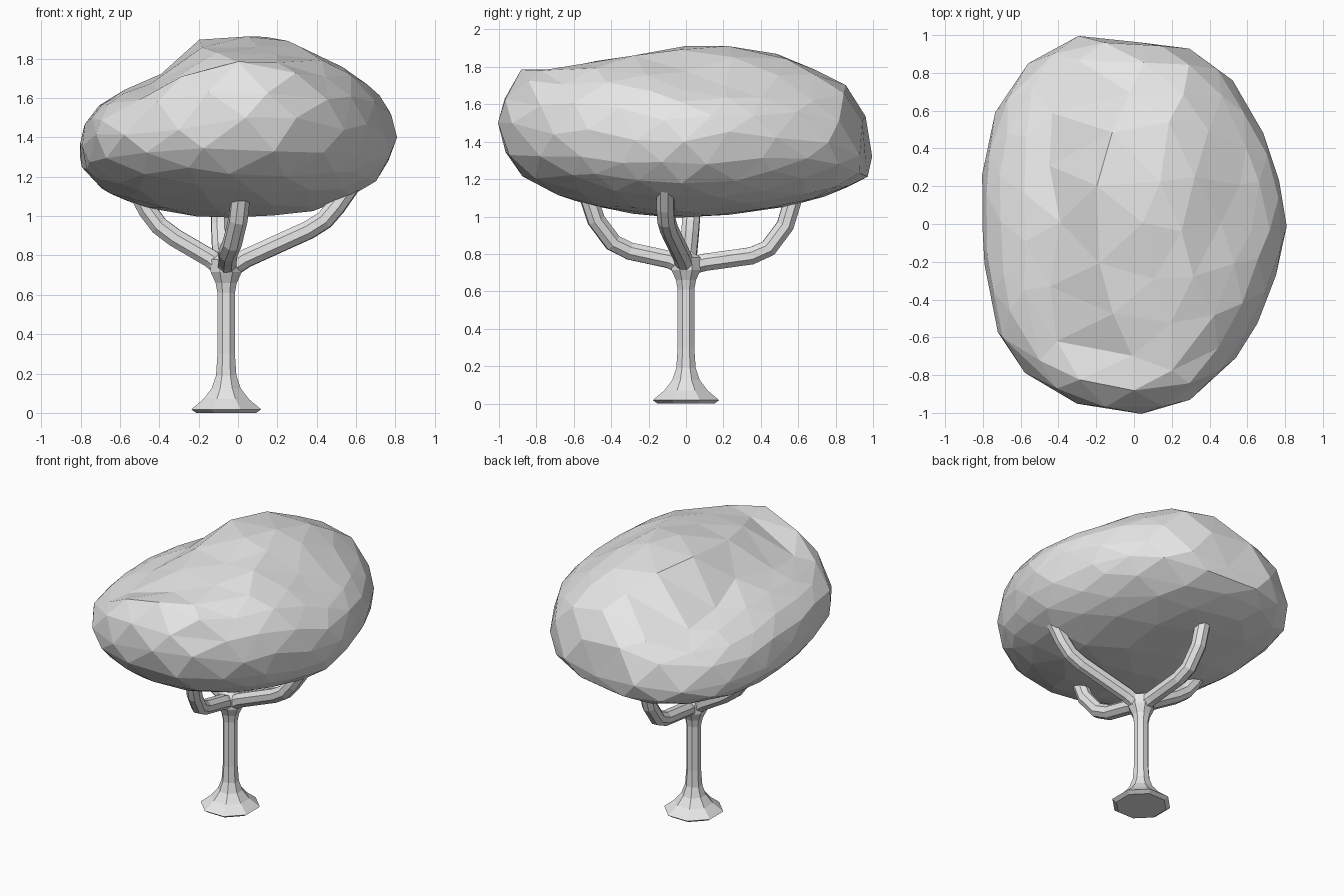
import bpy, bmesh, math, random
from mathutils import Vector

random.seed(4)
if "Cube" in bpy.data.objects:
    bpy.data.objects.remove(bpy.data.objects["Cube"])

grey = bpy.data.materials.new("plain grey")
grey.use_nodes = True
grey.diffuse_color = (0.8, 0.8, 0.8, 1)
grey.node_tree.nodes["Principled BSDF"].inputs["Base Color"].default_value = (0.8, 0.8, 0.8, 1)

TRUNK_X = -0.06
SIDES = 8


def add_mesh(name, bm):
    bmesh.ops.recalc_face_normals(bm, faces=bm.faces)
    mesh = bpy.data.meshes.new(name)
    bm.to_mesh(mesh)
    bm.free()
    mesh.materials.append(grey)
    obj = bpy.data.objects.new(name, mesh)
    bpy.context.collection.objects.link(obj)
    return obj


def skin_rings(bm, rings):
    """Join rings of points with quads and cap both ends."""
    loops = [[bm.verts.new(p) for p in ring] for ring in rings]
    for a, b in zip(loops, loops[1:]):
        for i in range(len(a)):
            j = (i + 1) % len(a)
            bm.faces.new((a[i], a[j], b[j], b[i]))
    bm.faces.new(loops[0])
    bm.faces.new(loops[-1])


def ring(center, u, v, radius):
    steps = [math.tau * (i + 0.5) / SIDES for i in range(SIDES)]
    return [center + radius * (u * math.cos(t) + v * math.sin(t)) for t in steps]


# Trunk: flared foot, slim stem, swelling at the fork
profile = [(0.165, 0), (0.192, 0.018), (0.125, 0.07), (0.08, 0.125), (0.056, 0.19),
           (0.048, 0.3), (0.048, 0.61), (0.058, 0.66), (0.085, 0.715),
           (0.085, 0.78), (0.03, 0.815)]
bm = bmesh.new()
skin_rings(bm, [ring(Vector((TRUNK_X, 0, z)), Vector((1, 0, 0)), Vector((0, 1, 0)), r)
                for r, z in profile])
add_mesh("trunk", bm)


# Branches: eight-sided tubes curving up into the crown
def branch(name, path, radius=0.05):
    pts = [Vector(p) for p in path]
    span = pts[-1] - pts[0]
    bm = bmesh.new()
    rings = []
    for i, p in enumerate(pts):
        tangent = (pts[min(i + 1, len(pts) - 1)] - pts[max(i - 1, 0)]).normalized()
        # The sideways axis stays level and square to the whole branch
        side = Vector((-span.y, span.x, 0)).normalized()
        side = (side - tangent * side.dot(tangent)).normalized()
        rings.append(ring(p, side, tangent.cross(side), radius))
    skin_rings(bm, rings)
    add_mesh(name, bm)


branch("left_branch", [(-0.06, 0, 0.72), (0.04, -0.02, 0.785), (0.36, -0.09, 0.93),
                       (0.44, -0.105, 0.98), (0.5, -0.11, 1.05), (0.59, -0.11, 1.18)])
branch("right_branch", [(-0.06, 0, 0.72), (-0.14, 0.01, 0.785), (-0.32, 0.02, 0.89),
                        (-0.4, 0.025, 0.95), (-0.46, 0.03, 1.03), (-0.54, 0.03, 1.18)])
branch("front_branch", [(-0.06, 0, 0.73), (-0.055, -0.09, 0.77), (-0.05, -0.3, 0.815),
                        (-0.03, -0.39, 0.86), (0.0, -0.48, 0.98), (0.02, -0.54, 1.16)])
branch("back_branch", [(-0.06, 0, 0.73), (-0.07, 0.1, 0.755), (-0.08, 0.35, 0.79),
                       (-0.085, 0.44, 0.83), (-0.09, 0.53, 0.95), (-0.09, 0.6, 1.18)])

# Crown: faceted ball shaped by a plan outline, a tilted rim and a stepped top
outline = [0.81, 0.8, 0.82, 0.87, 0.945, 0.98, 0.96, 1.04, 1.03, 0.98, 0.89, 0.835,
           0.8, 0.82, 0.87, 0.96, 0.99, 1.0, 1.01, 0.99, 0.92, 0.86, 0.81, 0.795]


def reach(angle):
    t = (angle % math.tau) / math.tau * len(outline)
    i = int(t)
    a, b = outline[i % len(outline)], outline[(i + 1) % len(outline)]
    return a + (b - a) * (t - i)


def step(value, start, width):
    t = max(0, min(1, (value - start) / width))
    return t * t * (3 - 2 * t)


def crown_top(x, y):
    top = 1.925
    # Low right side, cutting further in towards the back
    edge = 0.15 - 0.12 * step(y, 0.3, 0.4)
    top -= (0.15 + 0.08 * step(y, -0.2, 0.6)) * step(-x, edge, 0.3)
    # Lower front, except for the raised left front shoulder
    top -= 0.05 * step(-y, -0.1, 0.3) * (1 - step(x, 0.1, 0.3))
    # Sloped left side
    top -= 0.13 * step(x, 0.2, 0.4) * step(y, -0.4, 0.4)
    # Full shoulders at the back and front ends
    return top + 0.25 * step(y, 0.65, 0.4) + 0.25 * step(-y, 0.65, 0.35)


def shape(co):
    angle = math.atan2(co.y, co.x)
    flat = math.hypot(co.x, co.y)
    radius = reach(angle) * flat ** 0.87
    x, y = radius * math.cos(angle), radius * math.sin(angle)
    tilt = 0.02 * math.cos(angle) - 0.09 * math.sin(angle)
    lift = 0.1 * max(0, math.cos(angle - math.radians(40))) ** 4
    rim = 1.37 + flat * (tilt + lift)
    limit = crown_top(x, y) if co.z > 0 else 0.99 + 0.05 * abs(y)
    return Vector((x, y, rim + (limit - rim) * abs(co.z) ** 0.9))


bm = bmesh.new()
bmesh.ops.create_icosphere(bm, subdivisions=3, radius=1)
for v in bm.verts:
    wobble = Vector([random.uniform(-0.05, 0.05) for _ in range(3)])
    v.co = shape((v.co + wobble).normalized())
bmesh.ops.dissolve_limit(bm, angle_limit=math.radians(4), verts=bm.verts, edges=bm.edges)
add_mesh("crown", bm)
